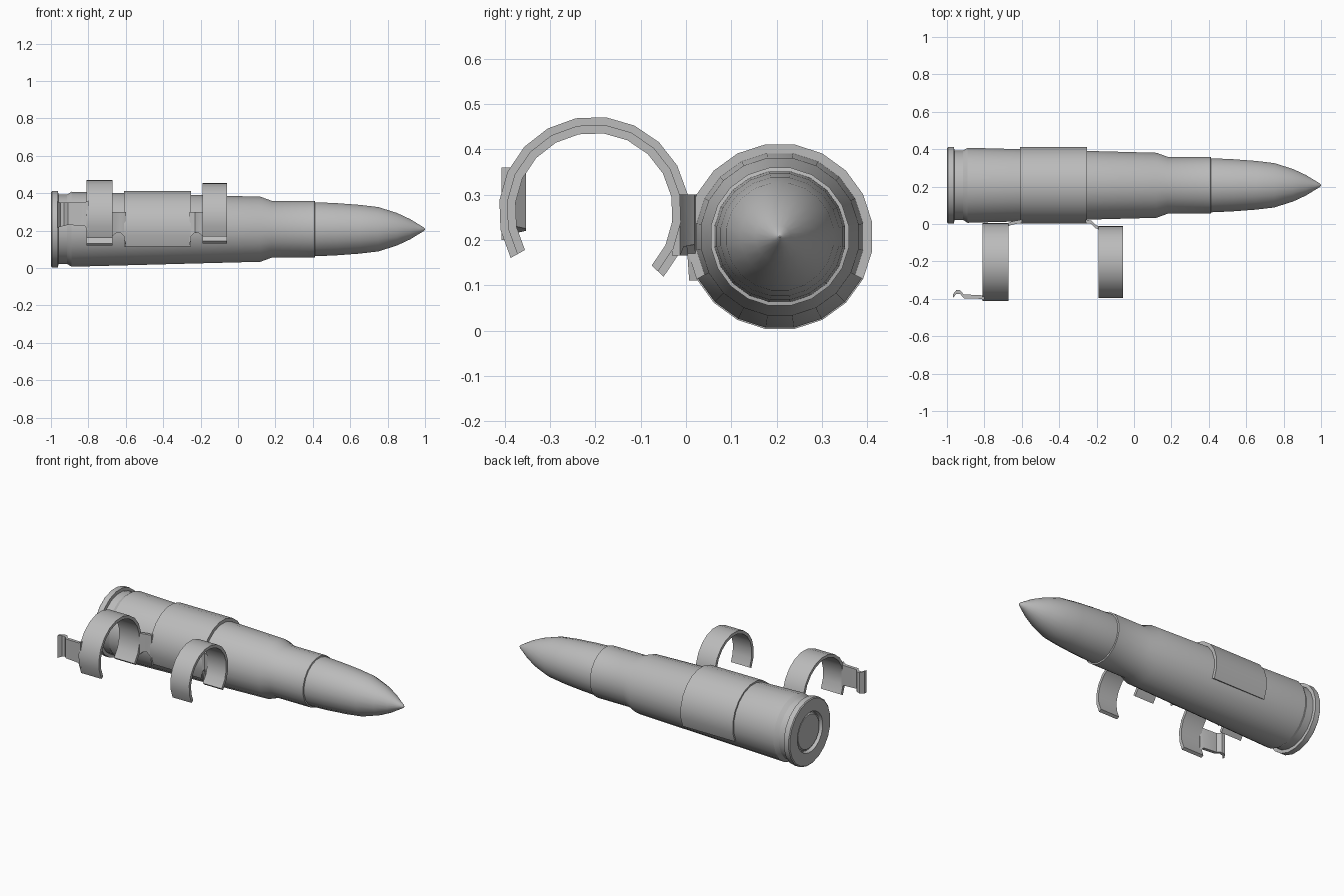
import bpy, bmesh
from math import sin, cos, radians
from mathutils import Vector

cube = bpy.data.objects.get("Cube")
if cube:
    bpy.data.objects.remove(cube, do_unlink=True)

SIDES = 20
AXIS = (0.207, 0.207)       # y, z of the cartridge axis
CLIP_AXIS = (-0.203, 0.262)  # y, z of the clip loops

metal = bpy.data.materials.new("grey_metal")
metal.use_nodes = True
grey = (0.5, 0.5, 0.5, 1)
metal.diffuse_color = grey
metal.node_tree.nodes["Principled BSDF"].inputs["Base Color"].default_value = grey


def loft(name, loops, angle=30):
    """Bridge closed loops of equal length and cap both ends."""
    bm = bmesh.new()
    rows = [[bm.verts.new(p) for p in loop] for loop in loops]
    n = len(rows[0])
    for a, b in zip(rows, rows[1:]):
        for i in range(n):
            j = (i + 1) % n
            bm.faces.new((a[i], a[j], b[j], b[i]))
    bm.faces.new(rows[0][::-1])
    bm.faces.new(rows[-1])
    bmesh.ops.recalc_face_normals(bm, faces=bm.faces)
    mesh = bpy.data.meshes.new(name)
    bm.to_mesh(mesh)
    bm.free()
    mesh.materials.append(metal)
    obj = bpy.data.objects.new(name, mesh)
    bpy.context.collection.objects.link(obj)
    bpy.ops.object.select_all(action='DESELECT')
    obj.select_set(True)
    bpy.context.view_layer.objects.active = obj
    bpy.ops.object.shade_smooth_by_angle(angle=radians(angle))
    return obj


def polar(x, centre, r, deg):
    a = radians(deg)
    return Vector((x, centre[0] + r * cos(a), centre[1] + r * sin(a)))


def lathe(name, profile):
    step = 360 / SIDES
    return loft(name, [[polar(x, AXIS, r, (i + 0.5) * step) for i in range(SIDES)]
                       for x, r in profile])


def band(name, centre, x0, x1, r0, r1, start, end, steps):
    loops = []
    for i in range(steps + 1):
        a = start + (end - start) * i / steps
        loops.append([polar(x, centre, r, a)
                      for x, r in ((x0, r0), (x0, r1), (x1, r1), (x1, r0))])
    return loft(name, loops)


def tab(name, path, t):
    """Upright plate along x; path entries are x, y, bottom z, top z."""
    return loft(name, [[(x, y - t / 2, lo), (x, y + t / 2, lo),
                        (x, y + t / 2, hi), (x, y - t / 2, hi)]
                       for x, y, lo, hi in path])


# Case with recessed primer ring, rim, extraction groove, shoulder and neck
lathe("case", [(-0.99, 0.105), (-0.98, 0.112), (-0.98, 0.118), (-1.0, 0.125),
               (-1.0, 0.2), (-0.995, 0.206), (-0.962, 0.206), (-0.96, 0.187),
               (-0.915, 0.187), (-0.89, 0.203), (0.12, 0.176), (0.18, 0.154),
               (0.41, 0.154), (0.415, 0.135)])

# Projectile
lathe("bullet", [(0.38, 0.146), (0.42, 0.146), (0.53, 0.141), (0.65, 0.132),
                 (0.75, 0.12), (0.85, 0.088), (0.92, 0.055), (0.97, 0.024),
                 (0.99, 0.012), (1.0, 0.002)])

# Open sleeve that wraps over the case
band("sleeve", AXIS, -0.61, -0.25, 0.185, 0.206, -27, 207, 13)

# Two open loops beside the sleeve
band("rear_clip", CLIP_AXIS, -0.81, -0.67, 0.191, 0.21, -43, 209, 14)
band("front_clip", CLIP_AXIS, -0.19, -0.06, 0.174, 0.193, -43, 209, 14)

# Bent tabs joining the loops to the sleeve
for name, edge, out, y_end in (("rear_tab", -0.61, -1, -0.004),
                               ("front_tab", -0.25, 1, -0.022)):
    tab(name, [(edge - out * 0.01, 0.016, 0.11, 0.3),
               (edge, 0.012, 0.17, 0.3),
               (edge + out * 0.02, 0.01, 0.19, 0.3),
               (edge + out * 0.045, y_end + 0.008, 0.185, 0.3),
               (edge + out * 0.065, y_end, 0.165, 0.3)], 0.018)

# Curled latch on the rear loop
tab("latch", [(-0.8, -0.397, 0.2, 0.36), (-0.82, -0.39, 0.225, 0.35),
              (-0.91, -0.387, 0.23, 0.35), (-0.93, -0.363, 0.225, 0.35),
              (-0.95, -0.363, 0.22, 0.35), (-0.967, -0.385, 0.215, 0.355)], 0.02)
